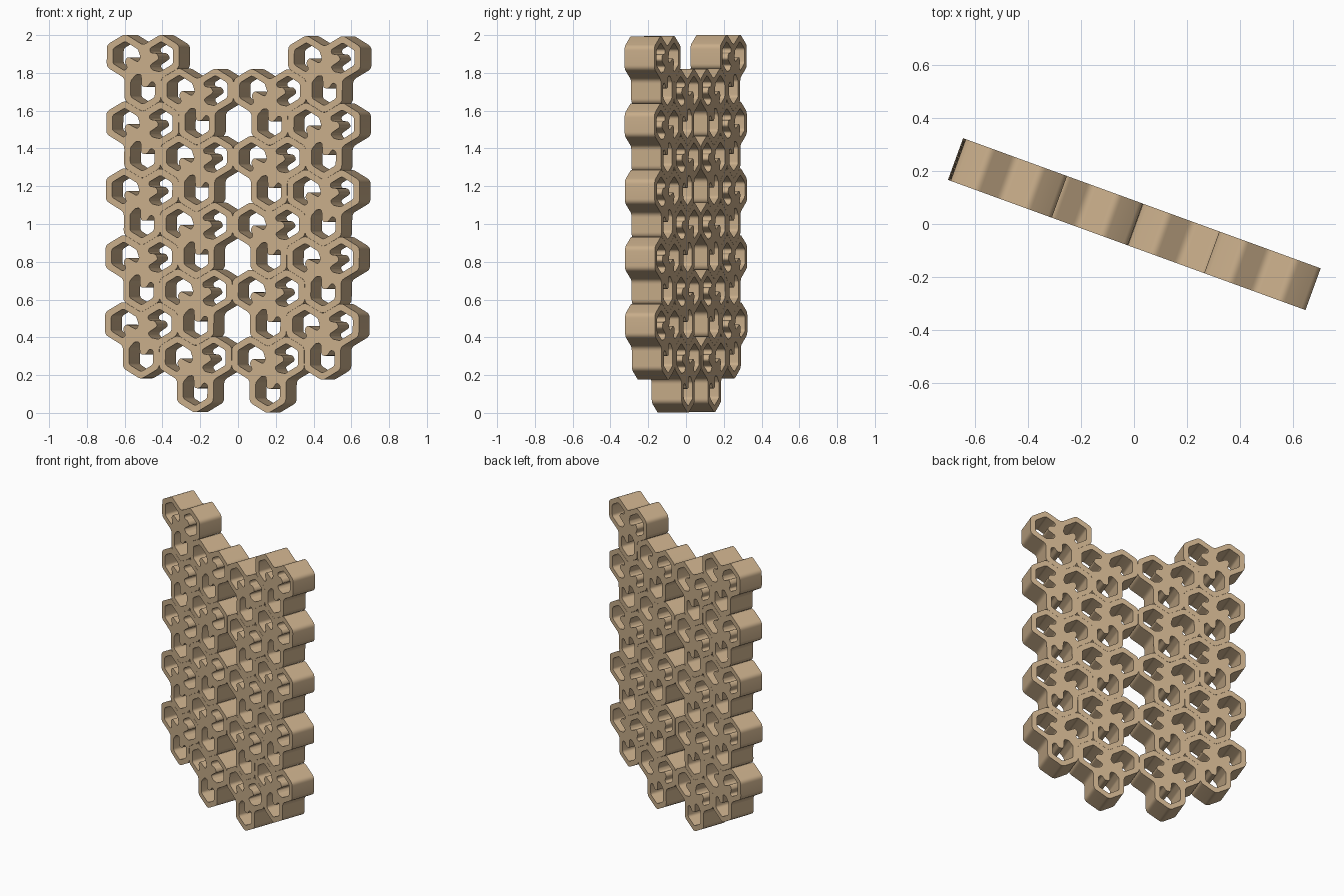
import bpy, math
from mathutils import Vector, Matrix

if "Cube" in bpy.data.objects:
    bpy.data.objects.remove(bpy.data.objects["Cube"])

S = 0.118            # hexagon side
HALF = 0.084         # half panel thickness
W = S * math.sqrt(3) / 2

clay = bpy.data.materials.new("tan_clay")
clay.diffuse_color = (0.58, 0.42, 0.255, 1)
clay.use_nodes = True
clay.node_tree.nodes["Principled BSDF"].inputs["Base Color"].default_value = clay.diffuse_color


def fillet(pts, r, n=5):
    """Round every corner of a closed polygon."""
    out = []
    for i, p in enumerate(pts):
        p = Vector(p)
        a = Vector(pts[i - 1]) - p
        b = Vector(pts[(i + 1) % len(pts)]) - p
        half = a.angle(b) / 2
        d = min(r / math.tan(half), 0.48 * a.length, 0.48 * b.length)
        p0, p2 = p + a.normalized() * d, p + b.normalized() * d
        for k in range(n + 1):
            t = k / n
            out.append(p0 * (1 - t) ** 2 + p * 2 * t * (1 - t) + p2 * t * t)
    return out


def turn(pts, deg):
    m = Matrix.Rotation(math.radians(deg), 2)
    return [m @ Vector(p) for p in pts]


# outline of three hexagons meeting at one corner
lobe = [(-W, -S / 2), (-W, -1.5 * S), (0, -2 * S), (W, -1.5 * S)]
outline = []
for a in (0, 120, 240):
    outline += turn(lobe, a)
outline = [p * 0.998 for p in outline]

# hooked opening in the lower lobe: long slot on one side, tongue on the other
hook = [(-0.068, -0.157), (0, -0.196), (0.068, -0.157), (0.068, -0.082),
        (0.047, -0.074), (0.026, -0.104), (-0.006, -0.104), (-0.010, -0.036),
        (-0.040, -0.040), (-0.068, -0.072)]

curve = bpy.data.curves.new("trefoil_profile", 'CURVE')
curve.dimensions = '2D'
curve.fill_mode = 'BOTH'
curve.extrude = HALF
loops = [fillet(outline, 0.035)]
loops += [fillet(turn(hook, a), 0.022) for a in (0, 120, 240)]
for loop in loops:
    sp = curve.splines.new('POLY')
    sp.points.add(len(loop) - 1)
    for q, p in zip(sp.points, loop):
        q.co = (p.x, p.y, 0, 1)
    sp.use_cyclic_u = True

# turn the profile into one shared block mesh
temp = bpy.data.objects.new("profile_helper", curve)
bpy.context.collection.objects.link(temp)
dg = bpy.context.evaluated_depsgraph_get()
mesh = bpy.data.meshes.new_from_object(temp.evaluated_get(dg))
mesh.name = "trefoil_block"
bpy.data.objects.remove(temp)
mesh.materials.clear()
mesh.materials.append(clay)

# four staggered columns of five blocks, panel turned 20 degrees
place = (Matrix.Translation((0, 0, 1)) @ Matrix.Rotation(math.radians(-20), 4, 'Z')
         @ Matrix.Rotation(math.pi / 2, 4, 'X') @ Matrix.Rotation(math.radians(-0.4), 4, 'Z'))
first = None
for c, (u, v) in enumerate([(-5, -5), (-2, -6.5), (2, -6.5), (5, -5)]):
    for r in range(5):
        ob = bpy.data.objects.new(f"trefoil_block_{c + 1}_{r + 1}", mesh)
        bpy.context.collection.objects.link(ob)
        ob.matrix_world = place @ Matrix.Translation((u * W, (v + 3 * r) * S, 0))
        first = first or ob

bpy.context.view_layer.objects.active = first
first.select_set(True)
bpy.ops.object.shade_smooth_by_angle(angle=math.radians(30))
